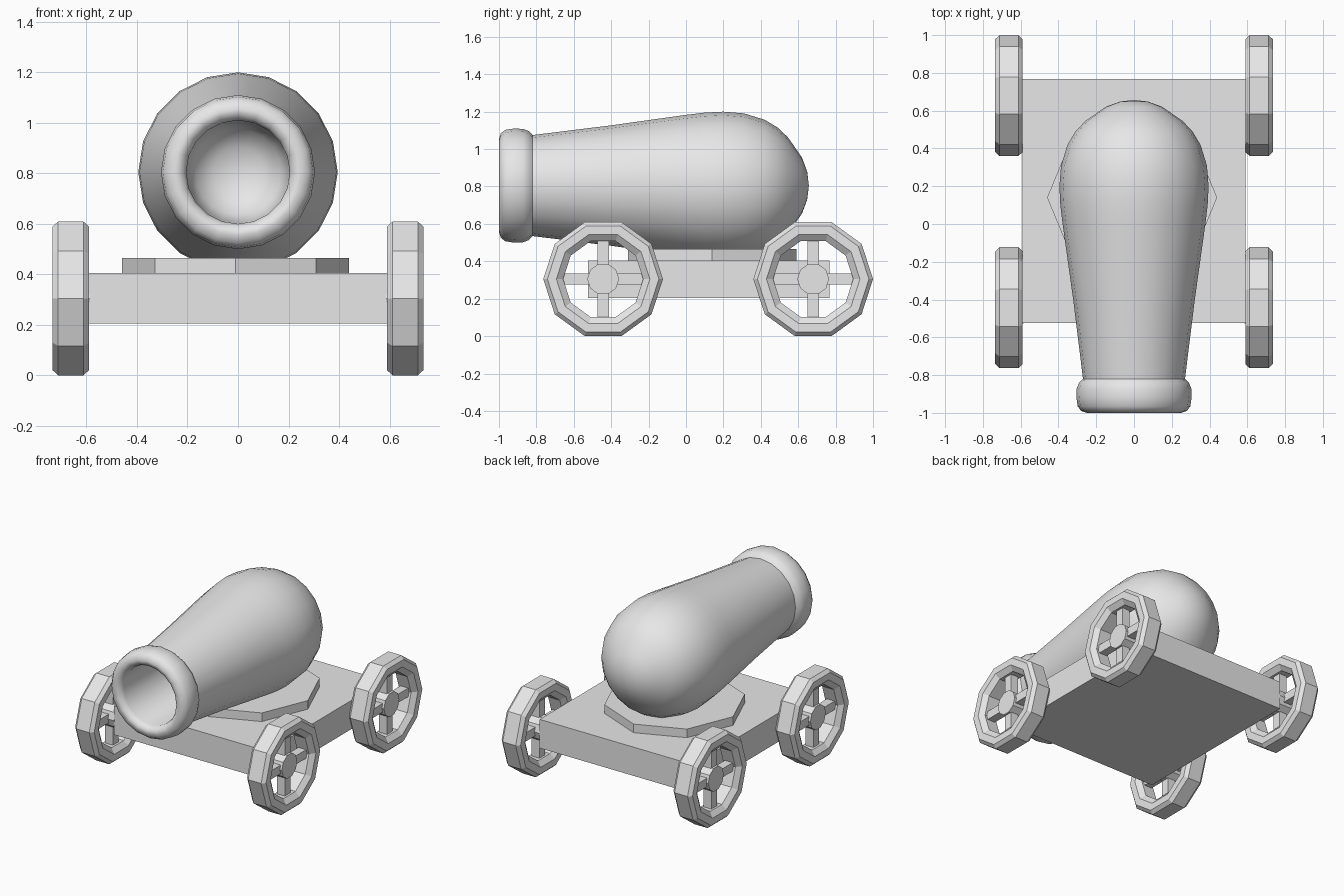
import bpy
import bmesh
import math

if "Cube" in bpy.data.objects:
    bpy.data.objects.remove(bpy.data.objects["Cube"])

grey = bpy.data.materials.new("plain_grey")
grey.diffuse_color = (0.8, 0.8, 0.8, 1)
grey.use_nodes = True
grey.node_tree.nodes["Principled BSDF"].inputs["Base Color"].default_value = grey.diffuse_color


def finish(name, bm, location=(0, 0, 0), smooth=False):
    bmesh.ops.remove_doubles(bm, verts=bm.verts[:], dist=1e-5)
    bmesh.ops.recalc_face_normals(bm, faces=bm.faces[:])
    mesh = bpy.data.meshes.new(name)
    bm.to_mesh(mesh)
    bm.free()
    mesh.materials.append(grey)
    obj = bpy.data.objects.new(name, mesh)
    obj.location = location
    bpy.context.collection.objects.link(obj)
    if smooth:
        bpy.ops.object.select_all(action='DESELECT')
        obj.select_set(True)
        bpy.context.view_layer.objects.active = obj
        bpy.ops.object.shade_smooth_by_angle(angle=math.radians(48))
    return obj


def lathe(name, profile, sides, axis, location, smooth=False, ring=False):
    """Spin (distance along axis, radius) points around an axis."""
    bm = bmesh.new()
    rows = []
    for a, r in profile:
        row = []
        for i in range(sides):
            t = math.tau * i / sides
            c, s = r * math.cos(t), r * math.sin(t)
            co = {'X': (a, c, s), 'Y': (c, a, s), 'Z': (c, s, a)}[axis]
            row.append(bm.verts.new(co))
        rows.append(row)
    pairs = list(zip(rows, rows[1:]))
    if ring:
        pairs.append((rows[-1], rows[0]))
    for p, q in pairs:
        for i in range(sides):
            j = (i + 1) % sides
            bm.faces.new((p[i], p[j], q[j], q[i]))
    if not ring:
        for row, (a, r) in ((rows[0], profile[0]), (rows[-1], profile[-1])):
            if r > 1e-4:
                bm.faces.new(row)
    return finish(name, bm, location, smooth)


def box(name, size, location):
    bm = bmesh.new()
    bmesh.ops.create_cube(bm, size=1)
    bmesh.ops.scale(bm, vec=size, verts=bm.verts[:])
    return finish(name, bm, location)


# Barrel: bore end, bore wall, rounded lip, tapering body, round breech
barrel_profile = [
    (-0.36, 0), (-0.38, 0.10), (-0.43, 0.17), (-0.52, 0.20), (-0.96, 0.205),
    (-0.985, 0.215), (-0.998, 0.235), (-1.0, 0.25), (-0.99, 0.28),
    (-0.965, 0.298), (-0.92, 0.305), (-0.87, 0.303), (-0.842, 0.292),
    (-0.82, 0.27), (-0.4, 0.322), (0.0, 0.378), (0.1, 0.39), (0.2, 0.395),
    (0.31, 0.386), (0.42, 0.352), (0.49, 0.31), (0.545, 0.258),
    (0.62, 0.15), (0.648, 0.075), (0.657, 0)]
lathe("barrel", barrel_profile, 20, 'Y', (0, 0, 0.805), smooth=True)

# Carriage deck and eight-sided turntable
box("deck", (1.18, 1.29, 0.2), (0, 0.122, 0.305))
lathe("turntable", [(0.40, 0.45), (0.465, 0.45)], 8, 'Z', (-0.01, 0.14, 0))

# Wheels: chamfered ten-sided rim, crossed spokes and hub
rim_profile = [(-0.073, 0.298), (-0.05, 0.32), (0.05, 0.32), (0.073, 0.298),
               (0.073, 0.25), (0.045, 0.214), (-0.045, 0.214), (-0.073, 0.25)]
for side, sx in (("left", -1), ("right", 1)):
    for end, y in (("front", -0.443), ("back", 0.68)):
        tag = f"{end}_{side}"
        centre = (sx * 0.662, y, 0.305)
        lathe(f"rim_{tag}", rim_profile, 10, 'X', centre, ring=True)
        lathe(f"hub_{tag}", [(-sx * 0.077, 0.085), (sx * 0.045, 0.085)],
              10, 'X', centre)
        box(f"spoke_upright_{tag}", (0.06, 0.06, 0.46), centre)
        box(f"spoke_level_{tag}", (0.06, 0.46, 0.06), centre)
